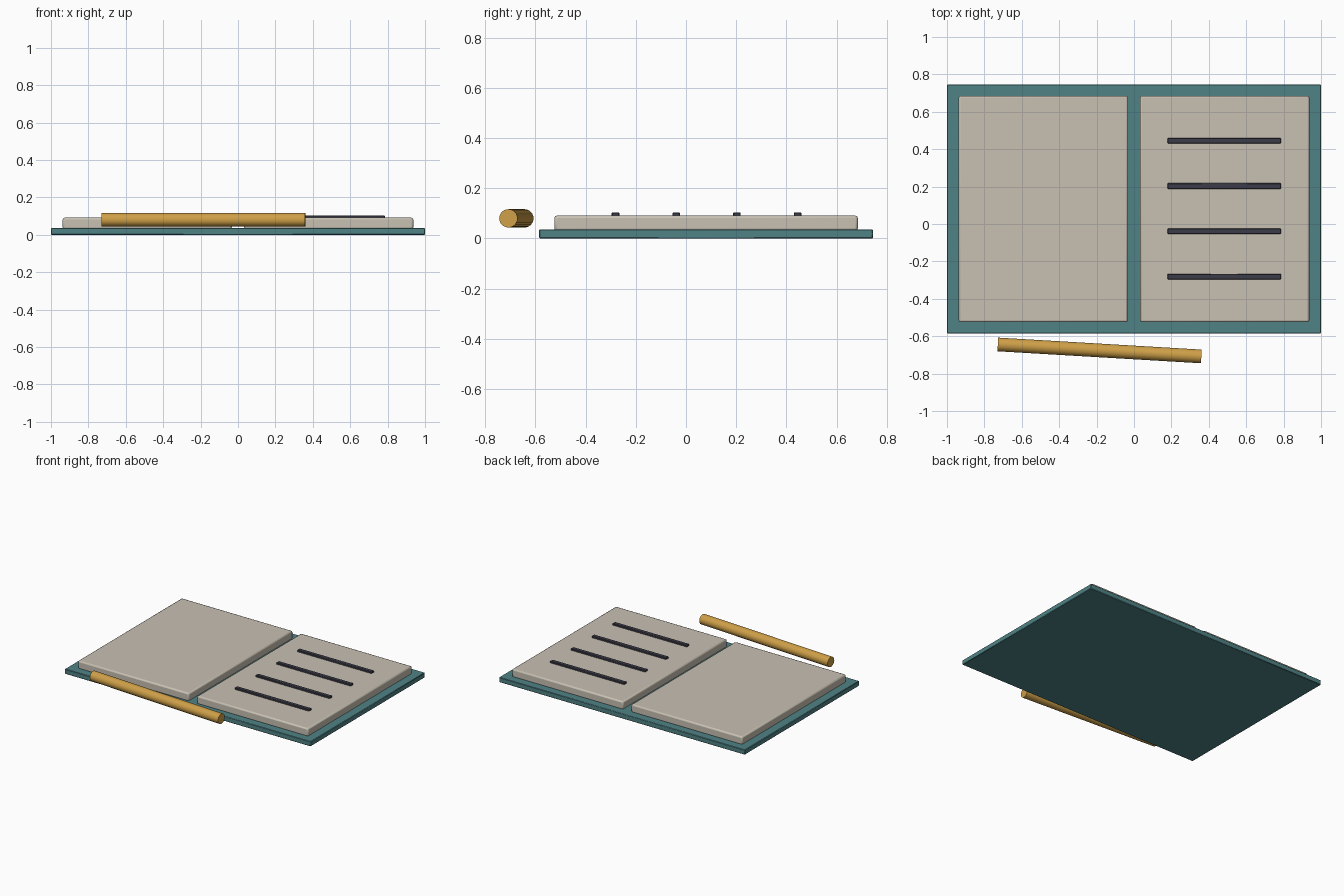
import bpy
from math import pi, atan2
from mathutils import Vector

cube = bpy.data.objects.get("Cube")
if cube:
    bpy.data.objects.remove(cube, do_unlink=True)


def material(name, rgb):
    m = bpy.data.materials.new(name)
    m.use_nodes = True
    m.diffuse_color = (*rgb, 1)
    m.node_tree.nodes["Principled BSDF"].inputs["Base Color"].default_value = (*rgb, 1)
    return m


teal = material("teal cover", (0.08, 0.225, 0.235))
paper = material("warm paper", (0.58, 0.53, 0.45))
ink = material("dark ink", (0.045, 0.045, 0.065))
gold = material("golden wood", (0.62, 0.35, 0.065))


def box(name, low, high, mat, bevel, segments=1):
    low, high = Vector(low), Vector(high)
    bpy.ops.mesh.primitive_cube_add(size=1, location=(low + high) / 2)
    ob = bpy.context.object
    ob.name = name
    ob.scale = high - low
    bpy.ops.object.transform_apply(location=False, rotation=False, scale=True)
    ob.data.materials.append(mat)
    mod = ob.modifiers.new("soft edges", "BEVEL")
    mod.width = bevel
    mod.segments = segments
    bpy.ops.object.shade_smooth_by_angle()
    return ob


# Open cover lying flat
box("cover", (-1, -0.585, 0), (1, 0.745, 0.036), teal, 0.003)

# Two page blocks on either side of the spine gap
for name, x in (("right_pages", -0.485), ("left_pages", 0.485)):
    box(name, (x - 0.452, -0.525, 0.03), (x + 0.452, 0.685, 0.091), paper, 0.01, 2)

# Raised writing lines on the left page
for i in range(4):
    y = 0.445 - 0.242 * i
    box(f"writing_line_{i + 1}", (0.18, y - 0.015, 0.085), (0.785, y + 0.015, 0.104), ink, 0.003)

# Pencil lying in front, slightly turned
start, end = Vector((-0.728, -0.644, 0.08)), Vector((0.36, -0.708, 0.08))
span = end - start
bpy.ops.mesh.primitive_cylinder_add(vertices=24, radius=0.0365, depth=span.length,
                                    location=(start + end) / 2,
                                    rotation=(0, pi / 2, atan2(span.y, span.x)))
pencil = bpy.context.object
pencil.name = "pencil"
pencil.data.materials.append(gold)
bpy.ops.object.shade_smooth_by_angle()
